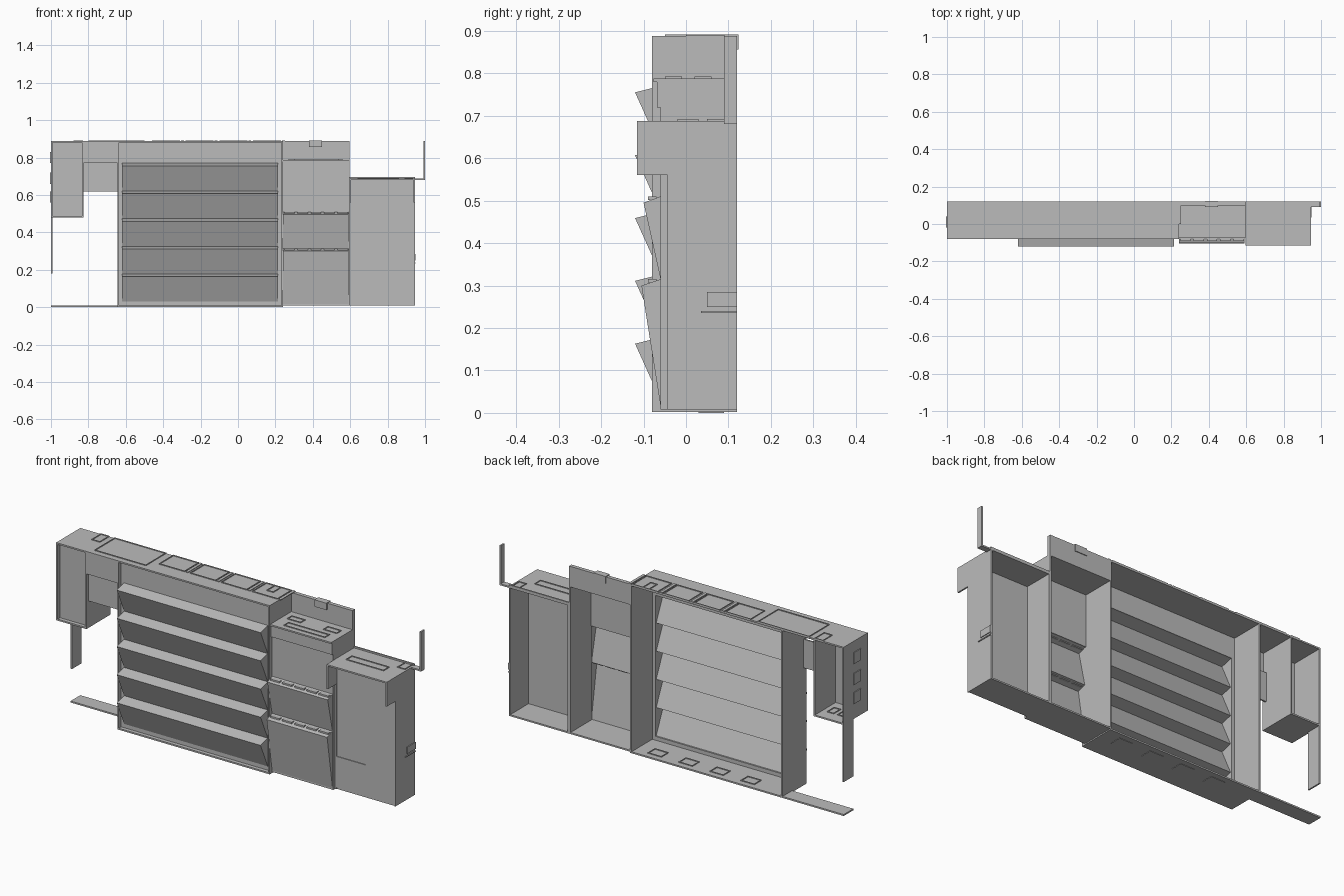
import bpy

# Shared planes of the sheet-metal assembly
THICK = 0.008
LIP = THICK / 2
REAR, FRONT, PANEL, TIP = 0.12, -0.08, -0.06, -0.12
TALL_FRONT, HOOD_FRONT = -0.04, -0.115
OUTER, ARM, BAY, MIDDLE, TALL, TALL_END, BRACKET = -1, -0.825, -0.645, 0.24, 0.595, 0.945, 1
ROOF, MIDDLE_ROOF, TALL_ROOF = 0.888, 0.788, 0.688
ARM_LOW, HOOD_LOW, CABINET_LOW = 0.62, 0.56, 0.48
LOUVRE_START, LOUVRE_END = BAY + 0.025, MIDDLE - 0.025
LOUVRE_LOW, LOUVRE_TOP, LOUVRES = 0.03, 0.77, 5
LOWER_LEDGE, UPPER_LEDGE = 0.315, 0.51

grey = bpy.data.materials.new("plain_grey")
grey.use_nodes = True
shade = (0.5, 0.5, 0.5, 1)
grey.diffuse_color = shade
grey.node_tree.nodes["Principled BSDF"].inputs["Base Color"].default_value = shade

cube = bpy.data.objects.get("Cube")
if cube:
    bpy.data.objects.remove(cube, do_unlink=True)


def extrude(name, profile, start, end, closed=True):
    """Sweep a (y, z) profile along x, capping both ends."""
    count = len(profile)
    verts = [(x, y, z) for x in (start, end) for y, z in profile]
    sides = count if closed else count - 1
    faces = [(i, (i + 1) % count, (i + 1) % count + count, i + count) for i in range(sides)]
    faces += [tuple(reversed(range(count))), tuple(range(count, count * 2))]
    mesh = bpy.data.meshes.new(name)
    mesh.from_pydata(verts, [], faces)
    mesh.materials.append(grey)
    bpy.context.collection.objects.link(bpy.data.objects.new(name, mesh))


def box(name, start, end, front, rear, low, high):
    extrude(name, [(front, low), (rear, low), (rear, high), (front, high)], start, end)


def wall(name, start, front, low, high, rear=REAR):
    """Upright sheet facing sideways."""
    box(name, start, start + THICK, front, rear, low, high)


def deck(name, start, end, front, top, rear=REAR):
    """Flat horizontal sheet."""
    box(name, start, end, front, rear, top - THICK, top)


def sheet(name, start, end, front, low, high):
    """Upright sheet facing forwards."""
    box(name, start, end, front, front + THICK, low, high)


def rim(name, start, width, front, rear, base):
    """Low raised border lying on a deck."""
    end, top = start + width, base + LIP
    for edge in (front, rear - LIP):
        box(name, start, end, edge, edge + LIP, base, top)
    for edge in (start, end - LIP):
        box(name, edge, edge + LIP, front, rear, base, top)


def wedge(name, start, end, low, tip, high):
    """Sloping front with a ledge above, left open behind."""
    ledge_drop = 0.015
    profile = [(PANEL, low), (tip, high - ledge_drop), (PANEL, high)]
    extrude(name, profile, start, end, closed=False)


# Louvred bay, open behind
deck("main_roof", OUTER, MIDDLE, FRONT, ROOF)
deck("main_floor", BAY, MIDDLE, FRONT, 0.01)
for edge in (BAY, MIDDLE - THICK):
    wall("main_wall", edge, FRONT, THICK, ROOF - THICK)
sheet("upper_band", BAY, MIDDLE, PANEL, LOUVRE_TOP, ROOF - THICK)
sheet("lower_band", BAY, MIDDLE, PANEL, THICK, LOUVRE_LOW)
sheet("right_margin", BAY, LOUVRE_START, PANEL, LOUVRE_LOW, LOUVRE_TOP)
sheet("left_margin", LOUVRE_END, MIDDLE, PANEL, LOUVRE_LOW, LOUVRE_TOP)
pitch = (LOUVRE_TOP - LOUVRE_LOW) / LOUVRES
for i in range(LOUVRES):
    base = LOUVRE_LOW + i * pitch
    wedge("louvre", LOUVRE_START, LOUVRE_END, base, TIP, base + pitch)

# Roof rims, ribs, floor clips and feet
for i in range(4):
    start = 0.18 * i - 0.46
    rim("roof_panel", start, 0.15, 0, REAR, ROOF)
    box("roof_rib", start + 0.155, start + 0.17, 0, REAR, ROOF, ROOF + LIP)
    rim("floor_clip", start, THICK * 10, 0.03, 0.09, 0.01)
    box("floor_foot", start, start + THICK * 10, 0.03, 0.09, 0, LIP)
rim("roof_hatch", 0.13, 0.04, 0.05, REAR, ROOF)
rim("long_roof_panel", -0.8, 0.3, -0.05, REAR, ROOF)
rim("end_hatch", -0.88, 0.05, 0.04, REAR, ROOF)

# Overhanging arm with a stepped front
sheet("arm_upper_panel", ARM, BAY, FRONT, LOUVRE_TOP, ROOF - THICK)
sheet("arm_lower_panel", ARM, BAY, PANEL, ARM_LOW, LOUVRE_TOP)

# Hanging end cabinet, open behind
for edge in (OUTER, ARM - THICK):
    wall("cabinet_wall", edge, FRONT, CABINET_LOW, ROOF - THICK)
sheet("cabinet_front", OUTER, ARM, PANEL, CABINET_LOW, ROOF - THICK)
deck("cabinet_floor", OUTER, ARM, FRONT, CABINET_LOW + THICK)
for start in (-0.96, -0.9):
    rim("cabinet_floor_clip", start, 0.04, 0, -PANEL, CABINET_LOW + THICK)
for low in (0.56, 0.66, 0.77):
    box("cabinet_side_plate", OUTER - LIP, OUTER, -0.02, 0.04, low, low - PANEL)

# Loose strips around the open corner
wall("hanging_strip", OUTER, 0.04, 0.18, CABINET_LOW)
deck("floor_strip", OUTER, BAY, 0.04, 0.01)

# Stepped middle bay, open behind
deck("middle_floor", MIDDLE, TALL, PANEL, THICK * 2)
wall("middle_wall", TALL - THICK, PANEL, THICK, MIDDLE_ROOF)
wedge("lower_sloping_panel", MIDDLE, TALL - LIP, THICK * 2, -0.105, LOWER_LEDGE)
wedge("upper_sloping_panel", MIDDLE, TALL - LIP, LOWER_LEDGE, -0.1, UPPER_LEDGE)
sheet("middle_upper_front", MIDDLE, TALL, PANEL, UPPER_LEDGE, MIDDLE_ROOF - THICK)
sheet("middle_brow", MIDDLE, TALL, PANEL - THICK, 0.72, MIDDLE_ROOF - THICK)
deck("middle_roof", MIDDLE, TALL, PANEL - THICK * 2, MIDDLE_ROOF)
box("middle_back_plate", MIDDLE, TALL, 0.1, REAR, MIDDLE_ROOF - THICK, ROOF)
box("back_plate_clip", 0.38, 0.45, 0.09, REAR + LIP, ROOF - THICK * 4, ROOF + LIP)
for start in (0.27, 0.48):
    rim("middle_roof_hatch", start, 0.08, 0.02, -PANEL, MIDDLE_ROOF)
rim("middle_roof_slot", 0.3, 0.24, -0.05, -0.01, MIDDLE_ROOF)
tabs = 5
tab_pitch = (TALL - MIDDLE) / tabs
for ledge in (LOWER_LEDGE, UPPER_LEDGE):
    for i in range(tabs):
        start = MIDDLE + tab_pitch * i + THICK
        deck("ledge_tab", start, start + tab_pitch - THICK * 2, -0.09, ledge, -0.07)

# Tall bay with a projecting open hood
for edge in (TALL, TALL_END - THICK):
    wall("tall_wall", edge, TALL_FRONT - LIP, THICK, TALL_ROOF - THICK)
    wall("hood_cheek", edge, HOOD_FRONT, HOOD_LOW, TALL_ROOF - THICK, TALL_FRONT)
deck("tall_roof", TALL, TALL_END, HOOD_FRONT, TALL_ROOF)
deck("tall_floor", TALL, TALL_END, TALL_FRONT, THICK * 2)
sheet("tall_front", TALL, TALL_END, TALL_FRONT, THICK, TALL_ROOF - THICK)
cover_split, cover_top = 0.77, 0.18
sheet("tall_lower_cover", TALL + THICK, cover_split, TALL_FRONT - LIP, THICK * 2, cover_top)
rim("tall_roof_hatch", 0.89, 0.045, 0.05, REAR, TALL_ROOF)
rim("tall_roof_slot", 0.64, 0.22, -0.02, 0.03, TALL_ROOF)
box("tall_rear_rim", TALL, TALL_END, REAR - THICK, REAR, TALL_ROOF, TALL_ROOF + THICK)
box("side_latch", TALL_END - THICK, TALL_END + LIP, 0.05, REAR, 0.25, 0.285)
box("side_latch_shelf", TALL_END, TALL_END + LIP, 0.035, REAR, 0.235, 0.24)

# Corner bracket
bracket_front = 0.09
deck("bracket_foot", TALL_END, BRACKET, bracket_front, TALL_ROOF)
wall("bracket_upright", BRACKET - THICK, bracket_front, TALL_ROOF - THICK, ROOF)
